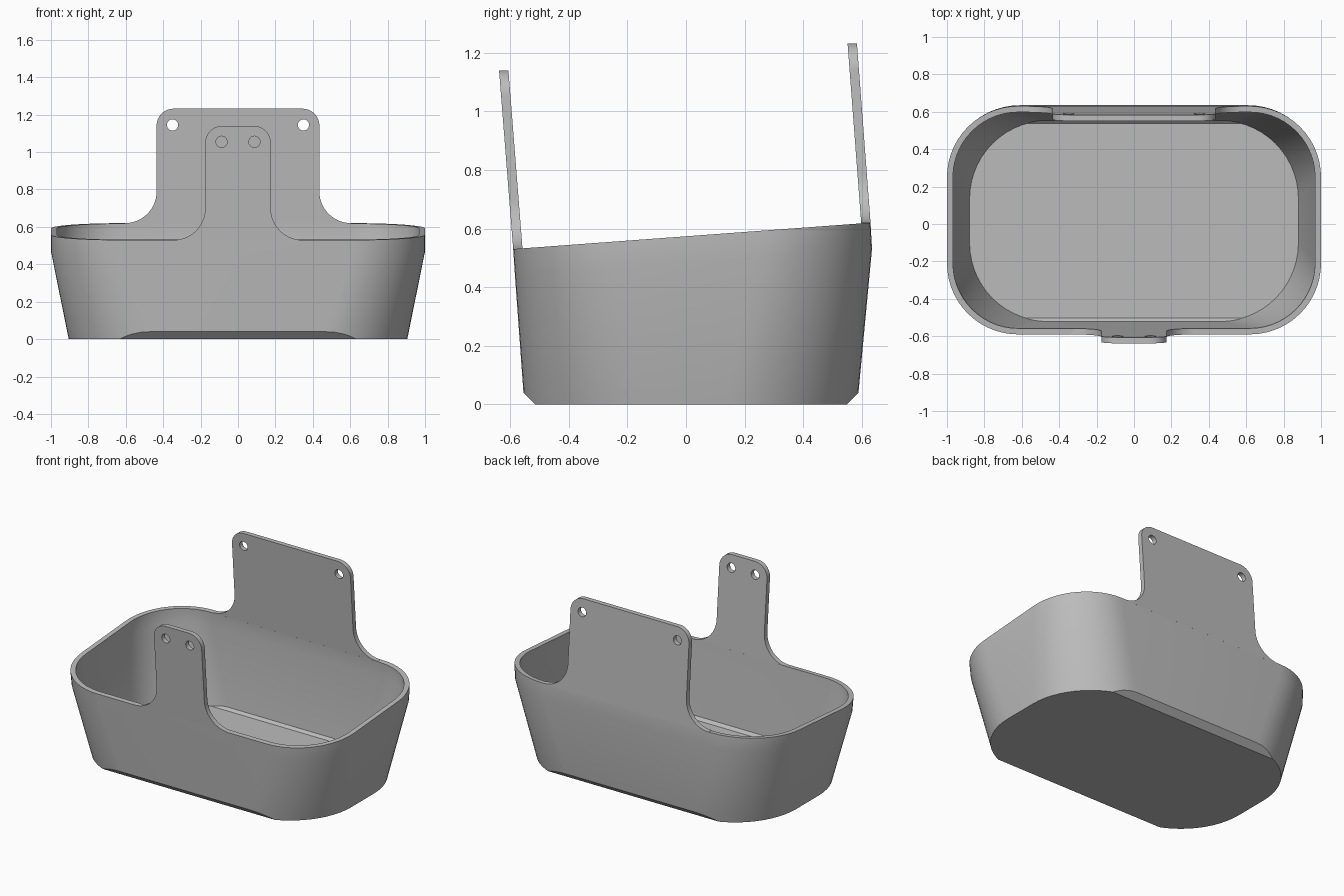
import bpy, bmesh
from math import sin, cos, pi, radians

cube = bpy.data.objects.get("Cube")
if cube:
    bpy.data.objects.remove(cube, do_unlink=True)

grey = bpy.data.materials.new("plain grey")
grey.use_nodes = True
color = (0.5, 0.5, 0.5, 1)
grey.diffuse_color = color
grey.node_tree.nodes["Principled BSDF"].inputs["Base Color"].default_value = color

WALL = 0.032


def arc(cx, cy, r, a0, a1, n=14):
    """Points on an arc, angles in degrees."""
    return [(cx + r * cos(radians(a0 + (a1 - a0) * i / n)),
             cy + r * sin(radians(a0 + (a1 - a0) * i / n))) for i in range(n + 1)]


def rounded_rect(hx, front, back, r):
    return (arc(hx - r, back - r, r, 0, 90) + arc(r - hx, back - r, r, 90, 180)
            + arc(r - hx, front + r, r, 180, 270) + arc(hx - r, front + r, r, 270, 360))


def rim_z(y):
    return 0.53 + 0.0738 * (y + 0.59)


def finish(obj, angle=28):
    obj.data.materials.clear()
    obj.data.materials.append(grey)
    bpy.ops.object.select_all(action='DESELECT')
    obj.select_set(True)
    bpy.context.view_layer.objects.active = obj
    bpy.ops.object.shade_smooth_by_angle(angle=radians(angle))


# Tub: an outer and an inner shell, each with sloped cuts at the floor edges
bm = bmesh.new()


def shell(inset, floor_z, front_cut, back_cut):
    """Lofted walls and floor; returns the top ring of vertices."""
    old = set(bm.verts) | set(bm.edges) | set(bm.faces)
    base = rounded_rect(0.905 + 0.2 * floor_z - inset, -0.552 + inset,
                        0.585 - inset, 0.45 - inset)
    band = rounded_rect(1 - inset, -0.584 + inset, 0.635 - inset, 0.39 - inset)
    top = rounded_rect(1 - inset, -0.59 + inset, 0.63 - inset, 0.38 - inset)
    rings = [[bm.verts.new((x, y, floor_z)) for x, y in base],
             [bm.verts.new((x, y, rim_z(y) - 0.09)) for x, y in band],
             [bm.verts.new((x, y, rim_z(y))) for x, y in top]]
    bm.faces.new(rings[0])
    n = len(base)
    for lo, hi in zip(rings, rings[1:]):
        for i in range(n):
            j = (i + 1) % n
            bm.faces.new((lo[i], lo[j], hi[j], hi[i]))
    for side, y in ((-1, front_cut), (1, back_cut)):
        geom = [e for seq in (bm.verts, bm.edges, bm.faces) for e in seq if e not in old]
        cut = bmesh.ops.bisect_plane(bm, geom=geom, dist=1e-5, plane_co=(0, y, floor_z),
                                     plane_no=(0, side, -1), clear_outer=True)
        edges = [e for e in cut["geom_cut"] if isinstance(e, bmesh.types.BMEdge)]
        bmesh.ops.edgeloop_fill(bm, edges=edges)
    return rings[-1]


outer = shell(0, 0, -0.515, 0.55)
inner = shell(WALL, 0.03, -0.503, 0.538)
for i in range(len(outer)):
    j = (i + 1) % len(outer)
    bm.faces.new((outer[i], outer[j], inner[j], inner[i]))
bmesh.ops.recalc_face_normals(bm, faces=bm.faces[:])
mesh = bpy.data.meshes.new("tub")
bm.to_mesh(mesh)
bm.free()
tub = bpy.data.objects.new("tub", mesh)
bpy.context.collection.objects.link(tub)
finish(tub)


# Mounting tabs: flat outlines with two holes, flared into the rim
def tab(name, half_w, base, top, hole_x, hole_z, y_at_base, lean):
    flare, corner = 0.17, 0.09
    half = ([(half_w + flare, base - 0.006)]
            + arc(half_w + flare, base + flare, flare, 270, 180)
            + arc(half_w - corner, top - corner, corner, 0, 90))
    loops = [half + [(-x, z) for x, z in reversed(half)]]
    loops += [arc(s * hole_x, hole_z, 0.03, 0, 345, 23) for s in (-1, 1)]
    curve = bpy.data.curves.new(name + "_outline", 'CURVE')
    curve.dimensions = '2D'
    curve.fill_mode = 'BOTH'
    curve.extrude = WALL / 2
    for pts in loops:
        spline = curve.splines.new('POLY')
        spline.points.add(len(pts) - 1)
        for p, (x, z) in zip(spline.points, pts):
            p.co = (x, z, 0, 1)
        spline.use_cyclic_u = True
    temp = bpy.data.objects.new(name + "_outline", curve)
    bpy.context.collection.objects.link(temp)
    deps = bpy.context.evaluated_depsgraph_get()
    mesh = bpy.data.meshes.new_from_object(temp.evaluated_get(deps))
    bpy.data.objects.remove(temp, do_unlink=True)
    mesh.name = name
    # Stand the plate up and lean it
    for v in mesh.vertices:
        x, z, t = v.co
        v.co = (x, y_at_base + lean * (z - base) + t, z)
    bm = bmesh.new()
    bm.from_mesh(mesh)
    bmesh.ops.remove_doubles(bm, verts=bm.verts[:], dist=1e-5)
    bmesh.ops.recalc_face_normals(bm, faces=bm.faces[:])
    bm.to_mesh(mesh)
    bm.free()
    obj = bpy.data.objects.new(name, mesh)
    bpy.context.collection.objects.link(obj)
    finish(obj)


tab("front_tab", 0.175, 0.53, 1.14, 0.088, 1.055, -0.59 + WALL / 2, -0.079)
tab("back_tab", 0.435, 0.62, 1.232, 0.35, 1.145, 0.63 - WALL / 2, -0.076)
